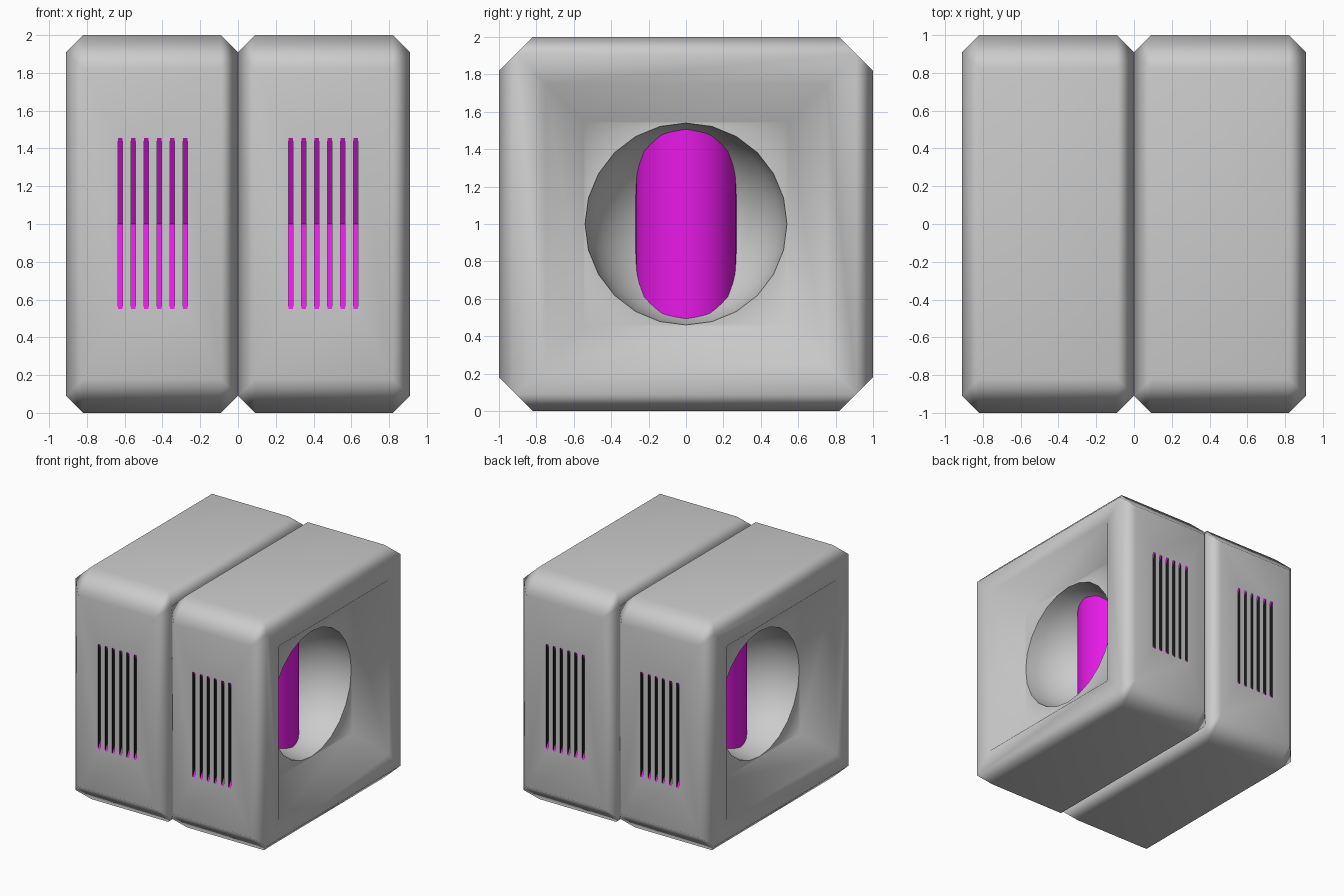
import bpy, bmesh, math
from mathutils import Matrix, Vector

if "Cube" in bpy.data.objects:
    bpy.data.objects.remove(bpy.data.objects["Cube"])


def material(name, colour):
    m = bpy.data.materials.new(name)
    m.diffuse_color = colour
    m.use_nodes = True
    m.node_tree.nodes["Principled BSDF"].inputs["Base Color"].default_value = m.diffuse_color
    return m


MATS = [material("grey", (0.8, 0.8, 0.8, 1)),
        material("magenta", (0.8, 0.01, 0.8, 1)),
        material("slot_dark", (0.01, 0.01, 0.01, 1))]


def finish(name, bm):
    bmesh.ops.recalc_face_normals(bm, faces=bm.faces[:])
    me = bpy.data.meshes.new(name)
    bm.to_mesh(me)
    bm.free()
    for m in MATS:
        me.materials.append(m)
    ob = bpy.data.objects.new(name, me)
    bpy.context.collection.objects.link(ob)
    return ob


def select(ob):
    bpy.ops.object.select_all(action='DESELECT')
    ob.select_set(True)
    bpy.context.view_layer.objects.active = ob


def mirror(ob):
    mod = ob.modifiers.new("mirror", 'MIRROR')
    mod.use_mirror_merge = False


# Right housing: chamfered block with a sunken square on its outer side
bm = bmesh.new()


def square(x, s):
    return [bm.verts.new((x, a * s, 1 + b * s)) for a, b in ((1, 1), (-1, 1), (-1, -1), (1, -1))]


def octagon(x):
    c = 0.82
    pts = ((1, c), (c, 1), (-c, 1), (-1, c), (-1, -c), (-c, -1), (c, -1), (1, -c))
    return [bm.verts.new((x, y, 1 + z)) for y, z in pts]


inner, oct_a, oct_b = square(0, 0.91), octagon(0.09), octagon(0.82)
rim_out, rim_in, floor = square(0.91, 0.91), square(0.91, 0.75), square(0.70, 0.545)
for i in range(8):
    j = (i + 1) % 8
    bm.faces.new((oct_a[i], oct_a[j], oct_b[j], oct_b[i]))
for sq, oc in ((inner, oct_a), (rim_out, oct_b)):
    for k in range(4):
        n = (k + 1) % 4
        bm.faces.new((sq[k], oc[2 * k], oc[2 * k + 1]))
        bm.faces.new((sq[k], oc[2 * k + 1], oc[(2 * k + 2) % 8], sq[n]))
for p, q in ((rim_out, rim_in), (rim_in, floor)):
    for k in range(4):
        n = (k + 1) % 4
        bm.faces.new((p[k], p[n], q[n], q[k]))
bm.faces.new(inner)
bm.faces.new(floor)
housing = finish("housings", bm)

# Spherical dish cutter
bm = bmesh.new()
bmesh.ops.create_uvsphere(bm, u_segments=24, v_segments=16, radius=0.54,
                          matrix=Matrix.Translation((0.702, 0, 1)) @ Matrix.Rotation(math.pi / 2, 4, 'Y'))
dish = finish("dish_cutter", bm)

# Vent slot cutters: thin wedges, deepest at mid height, front and back
bm = bmesh.new()
for side in (-1, 1):
    for k in range(6):
        x = 0.28 + 0.0685 * k
        prof = ((1.05, 0.55), (1.0, 0.55), (0.75, 1.0), (1.0, 1.455), (1.05, 1.455))
        a, b = ([bm.verts.new((x + d, side * y, z)) for y, z in prof] for d in (-0.012, 0.012))
        for loop in (a, b):
            bm.faces.new(loop).material_index = 2
        for i in range(5):
            j = (i + 1) % 5
            bm.faces.new((a[i], a[j], b[j], b[i])).material_index = 1
slots = finish("slot_cutter", bm)

# Cut the dish and the slots
for cutter in (dish, slots):
    cutter.hide_render = True
    mod = housing.modifiers.new("cut", 'BOOLEAN')
    mod.object = cutter
    mod.operation = 'DIFFERENCE'
    mod.solver = 'EXACT'
    select(housing)
    bpy.ops.object.modifier_apply(modifier=mod.name)
    bpy.data.objects.remove(cutter)
select(housing)
bpy.ops.object.shade_smooth_by_angle(angle=math.radians(62))
for p in housing.data.polygons:
    if p.material_index > 0:
        p.use_smooth = False
mirror(housing)
wn = housing.modifiers.new("weighted_normals", 'WEIGHTED_NORMAL')
wn.keep_sharp = True

# Upright drums showing inside the dishes
bm = bmesh.new()
bmesh.ops.create_cone(bm, cap_ends=True, segments=32, radius1=0.27, radius2=0.27, depth=1.06,
                      matrix=Matrix.Translation((0.25, 0, 1)))
for f in bm.faces:
    f.material_index = 1
drum = finish("drums", bm)
select(drum)
bpy.ops.object.shade_smooth_by_angle(angle=math.radians(40))
mirror(drum)
